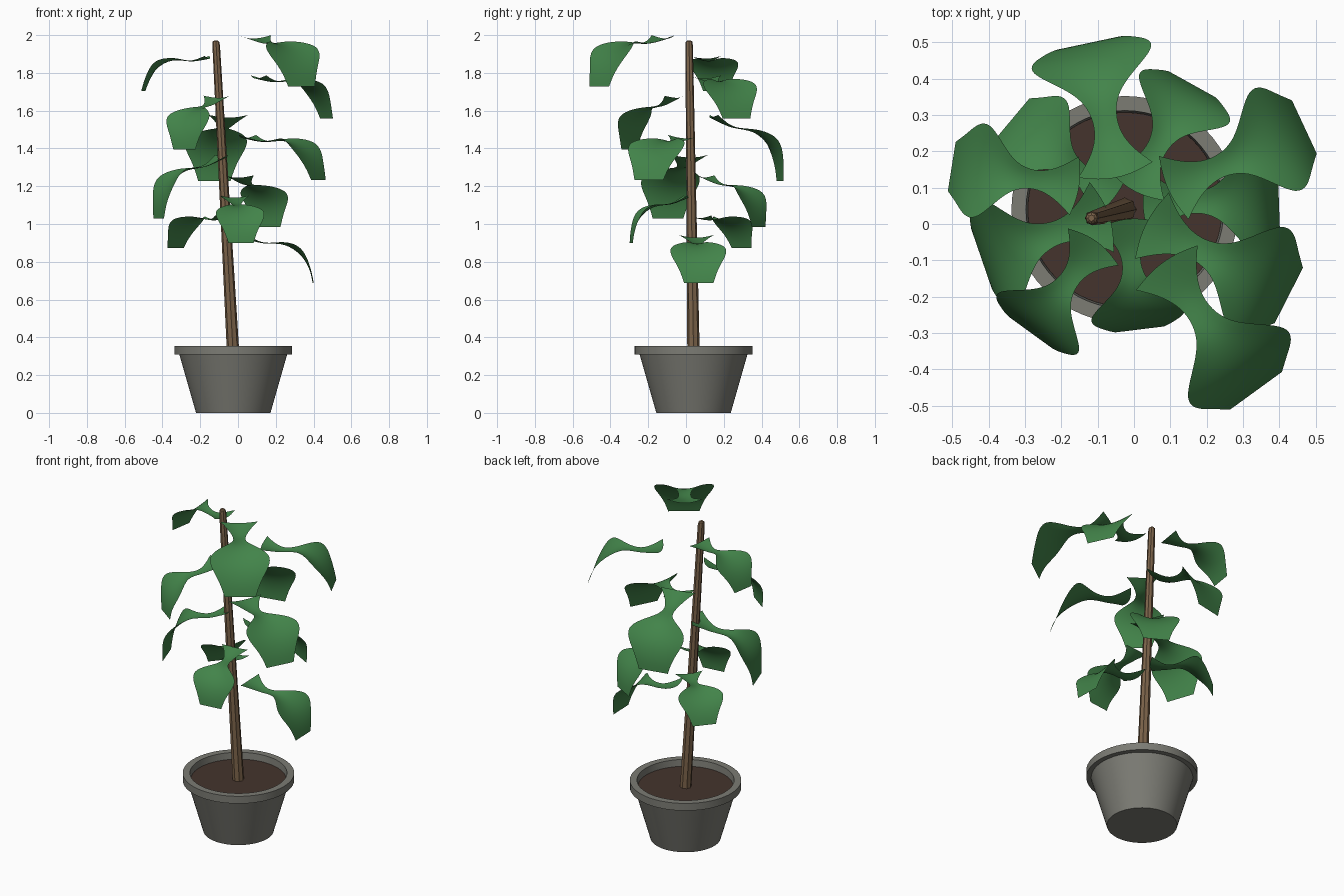
import bpy, bmesh, math
from mathutils import Vector, Matrix

cube = bpy.data.objects.get("Cube")
if cube:
    bpy.data.objects.remove(cube, do_unlink=True)


def material(name, rgb):
    m = bpy.data.materials.new(name)
    m.use_nodes = True
    m.diffuse_color = (*rgb, 1)
    bsdf = m.node_tree.nodes["Principled BSDF"]
    bsdf.inputs["Base Color"].default_value = (*rgb, 1)
    bsdf.inputs["Roughness"].default_value = 0.8
    return m


GREEN = material("leaf green", (0.055, 0.23, 0.068))
GREY = material("pot grey", (0.2, 0.2, 0.175))
BROWN = material("soil brown", (0.058, 0.034, 0.026))
BARK = material("bark brown", (0.2, 0.125, 0.068))


def add_object(name, bm, mat, angle=35):
    bmesh.ops.recalc_face_normals(bm, faces=bm.faces)
    me = bpy.data.meshes.new(name)
    bm.to_mesh(me)
    bm.free()
    me.materials.append(mat)
    ob = bpy.data.objects.new(name, me)
    bpy.context.collection.objects.link(ob)
    bpy.ops.object.select_all(action='DESELECT')
    ob.select_set(True)
    bpy.context.view_layer.objects.active = ob
    bpy.ops.object.shade_smooth_by_angle(angle=math.radians(angle))
    return ob


def lathe(name, rings, mat, sides, cap=True, flute=1.0, angle=35):
    """Skin rings of (centre x, centre y, z, radius); flute scales every other vertex."""
    bm = bmesh.new()
    loops = []
    for x, y, z, r in rings:
        loop = []
        for i in range(sides):
            a = 2 * math.pi * i / sides
            k = r * (flute if i % 2 else 1)
            loop.append(bm.verts.new((x + k * math.cos(a), y + k * math.sin(a), z)))
        loops.append(loop)
    for lo, hi in zip(loops, loops[1:]):
        for i in range(sides):
            j = (i + 1) % sides
            bm.faces.new((lo[i], lo[j], hi[j], hi[i]))
    if cap:
        bm.faces.new(loops[0][::-1])
        bm.faces.new(loops[-1])
    return add_object(name, bm, mat, angle)


# Pot, with overhanging rim and hollow top, and the soil inside it
PX, PY = -0.025, 0.04
pot = [(0.197, 0), (0.285, 0.308), (0.312, 0.31), (0.312, 0.355),
       (0.272, 0.355), (0.265, 0.29)]
lathe("pot", [(PX, PY, z, r) for r, z in pot], GREY, 64)
lathe("soil", [(PX, PY, 0.28, 0.262), (PX, PY, 0.315, 0.267)], BROWN, 64)

# Leaning fluted stem with a rounded top
base, top = Vector((PX, PY, 0.3)), Vector((-0.117, 0.016, 1.972))
stem = []
for t, r in ((0, 0.033), (0.5, 0.026), (0.985, 0.02), (0.996, 0.017), (1, 0.009)):
    p = base.lerp(top, t)
    stem.append((p.x, p.y, p.z, r))
lathe("stem", stem, BARK, 16, flute=0.86, angle=20)

# Leaf stations for a unit-long leaf: distance out, height, half width, edge lift
STATIONS = [
    (0.00, 0.00, 0.215, 0.04), (0.10, -0.035, 0.130, 0.03),
    (0.22, -0.055, 0.070, 0.01), (0.34, -0.045, 0.065, 0.01),
    (0.46, -0.045, 0.110, 0.03), (0.57, -0.085, 0.240, 0.06),
    (0.67, -0.150, 0.355, 0.08), (0.745, -0.225, 0.340, 0.06),
    (0.80, -0.310, 0.265, 0.03), (0.84, -0.400, 0.215, 0.01),
    (0.868, -0.50, 0.180, 0.00)]
ACROSS = (-1, -0.5, 0, 0.5, 1)


def leaf(name, angle, x, y, z, length, pitch):
    bm = bmesh.new()
    rows = []
    for u, h, w, lift in STATIONS:
        bow = -0.04 if u == 0 else 0.0
        rows.append([bm.verts.new((u + bow * (1 - s * s), s * w, h + lift * s * s))
                     for s in ACROSS])
    for a, b in zip(rows, rows[1:]):
        for i in range(len(ACROSS) - 1):
            bm.faces.new((a[i], b[i], b[i + 1], a[i + 1]))
    # The stations already droop 30 degrees from base to tip
    place = (Matrix.Translation((x, y, z))
             @ Matrix.Rotation(math.radians(angle), 4, 'Z')
             @ Matrix.Rotation(math.radians(pitch - 30), 4, 'Y')
             @ Matrix.Scale(length, 4))
    bm.transform(place)
    ob = add_object(name, bm, GREEN, 80)
    sub = ob.modifiers.new("smooth blade", 'SUBSURF')
    sub.levels = sub.render_levels = 2
    sub.boundary_smooth = 'PRESERVE_CORNERS'


# Leaves spiral upwards: heading, base x, base y, length, droop angle
LEAVES = [
    (2, 0.04, 0.055, 0.43, 33.7),
    (140, -0.07, 0.075, 0.375, 25),
    (277, -0.02, 0.0, 0.375, 39),
    (61, 0.005, 0.105, 0.41, 39),
    (199, -0.085, 0.02, 0.475, 42),
    (-27, 0.05, -0.005, 0.475, 27.6),
    (102, -0.05, 0.145, 0.488, 42.5),
    (234, -0.11, -0.06, 0.40, 42.5),
    (25, 0.11, 0.10, 0.447, 28),
    (171, -0.165, 0.105, 0.38, 26.6),
    (-54, 0.09, -0.12, 0.487, 31)]
for i, (angle, x, y, length, pitch) in enumerate(LEAVES):
    leaf(f"leaf_{i + 1}", angle, x, y, 0.925 + 0.1055 * i, length, pitch)
